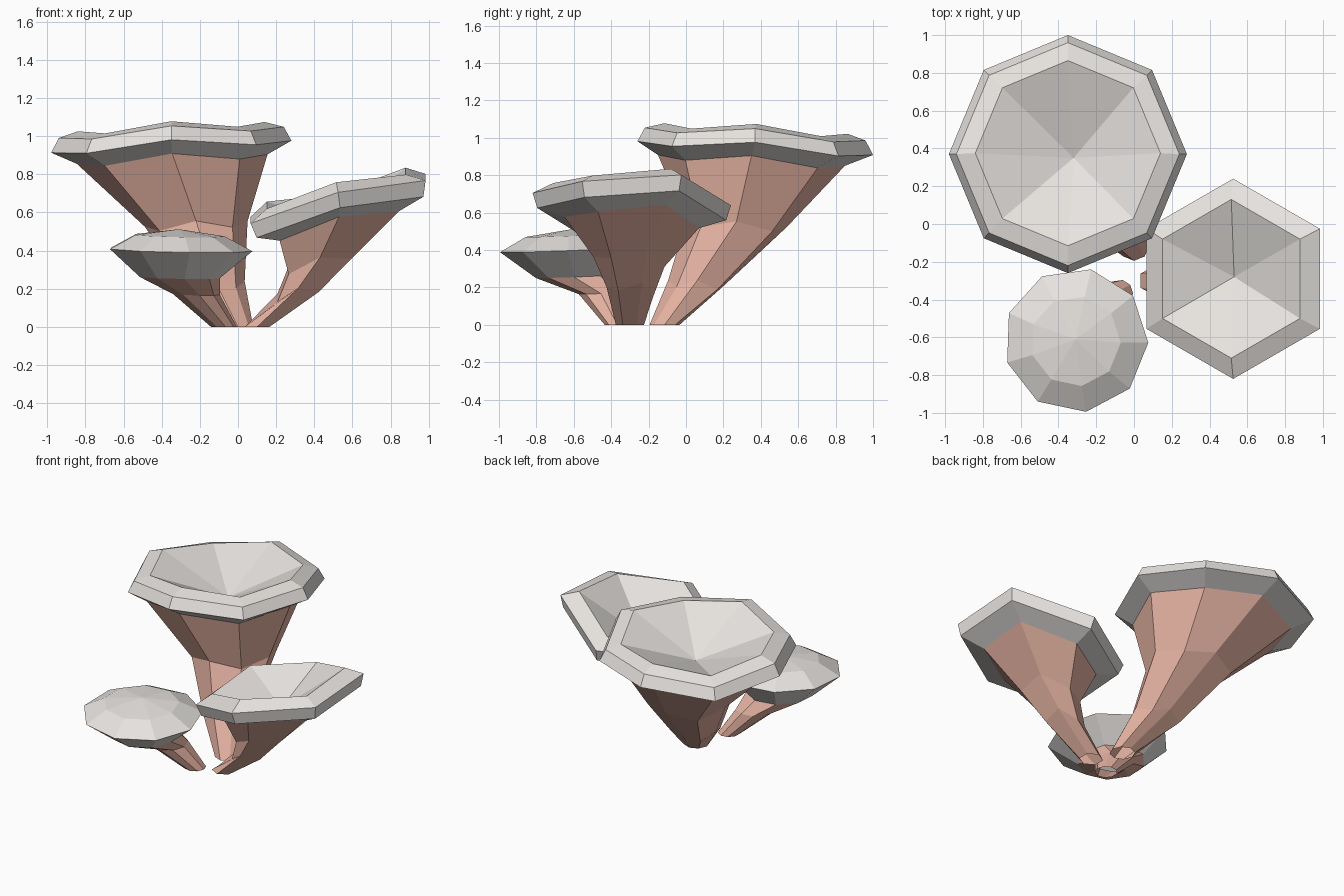
import bpy, bmesh
from math import cos, sin, radians, tau

cube = bpy.data.objects.get("Cube")
if cube:
    bpy.data.objects.remove(cube)


def material(name, rgb):
    mat = bpy.data.materials.new(name)
    mat.use_nodes = True
    mat.diffuse_color = (*rgb, 1)
    mat.node_tree.nodes["Principled BSDF"].inputs["Base Color"].default_value = (*rgb, 1)
    return mat


CAP = material("pale warm grey", (0.81, 0.78, 0.75))
STEM = material("dusty pink brown", (0.80, 0.46, 0.37))


def loft(name, rings, sides, phase, tilt, dip, mat, apex=None):
    """Skin rings of (x, y, z, radius), closing the last one at the apex if given."""
    bm = bmesh.new()
    loops = []
    for x, y, z, r in rings:
        loop = []
        for i in range(sides):
            a = radians(phase) + tau * i / sides
            dx, dy = r * cos(a), r * sin(a)
            # Every other corner sags; the foot stays flat on the ground
            lean = (dx * tilt[0] + dy * tilt[1] - dip * (i % 2)) if z > 0 else 0
            loop.append(bm.verts.new((x + dx, y + dy, z + lean)))
        loops.append(loop)
    for low, high in zip(loops, loops[1:]):
        for i in range(sides):
            j = (i + 1) % sides
            bm.faces.new((low[i], low[j], high[j], high[i]))
    if apex:
        tip = bm.verts.new(apex)
        for i in range(sides):
            bm.faces.new((loops[-1][i], loops[-1][(i + 1) % sides], tip))
    mesh = bpy.data.meshes.new(name)
    bm.to_mesh(mesh)
    bm.free()
    mesh.materials.append(mat)
    obj = bpy.data.objects.new(name, mesh)
    bpy.context.collection.objects.link(obj)


def mushroom(name, sides, phase, tilt, stem, cap, apex, dip=0):
    # The stem is an open tube whose last ring is also the inner edge of the cap's underside
    loft(name + "_stem", stem, sides, phase, tilt, dip, STEM)
    loft(name + "_cap", [stem[-1]] + cap, sides, phase, tilt, dip, CAP, apex)


# Large funnel with an eight-sided cap
mushroom("large_mushroom", 8, 0, (0.05, -0.058),
         [(0.0, -0.115, 0, 0.08), (-0.12, 0.06, 0.23, 0.155),
          (-0.22, 0.27, 0.54, 0.27), (-0.345, 0.35, 0.88, 0.5)],
         [(-0.35, 0.37, 0.945, 0.63), (-0.35, 0.37, 1.02, 0.59), (-0.35, 0.375, 1.05, 0.49)],
         (-0.32, 0.35, 0.84), dip=0.038)

# Tilted funnel with a six-sided cap
mushroom("tilted_mushroom", 6, 30, (0.245, -0.02),
         [(0.1, -0.3, 0, 0.075), (0.315, -0.3, 0.2, 0.125),
          (0.43, -0.305, 0.36, 0.19), (0.53, -0.29, 0.57, 0.36)],
         [(0.535, -0.29, 0.615, 0.505), (0.525, -0.29, 0.695, 0.53), (0.515, -0.29, 0.75, 0.42)],
         (0.53, -0.28, 0.54), dip=0.045)

# Small domed mushroom with a nine-sided cap
mushroom("small_mushroom", 9, -2, (-0.02, 0.04),
         [(-0.075, -0.365, 0, 0.07), (-0.22, -0.45, 0.17, 0.125), (-0.31, -0.59, 0.26, 0.215)],
         [(-0.307, -0.615, 0.405, 0.383), (-0.31, -0.62, 0.48, 0.24)],
         (-0.31, -0.61, 0.512))
